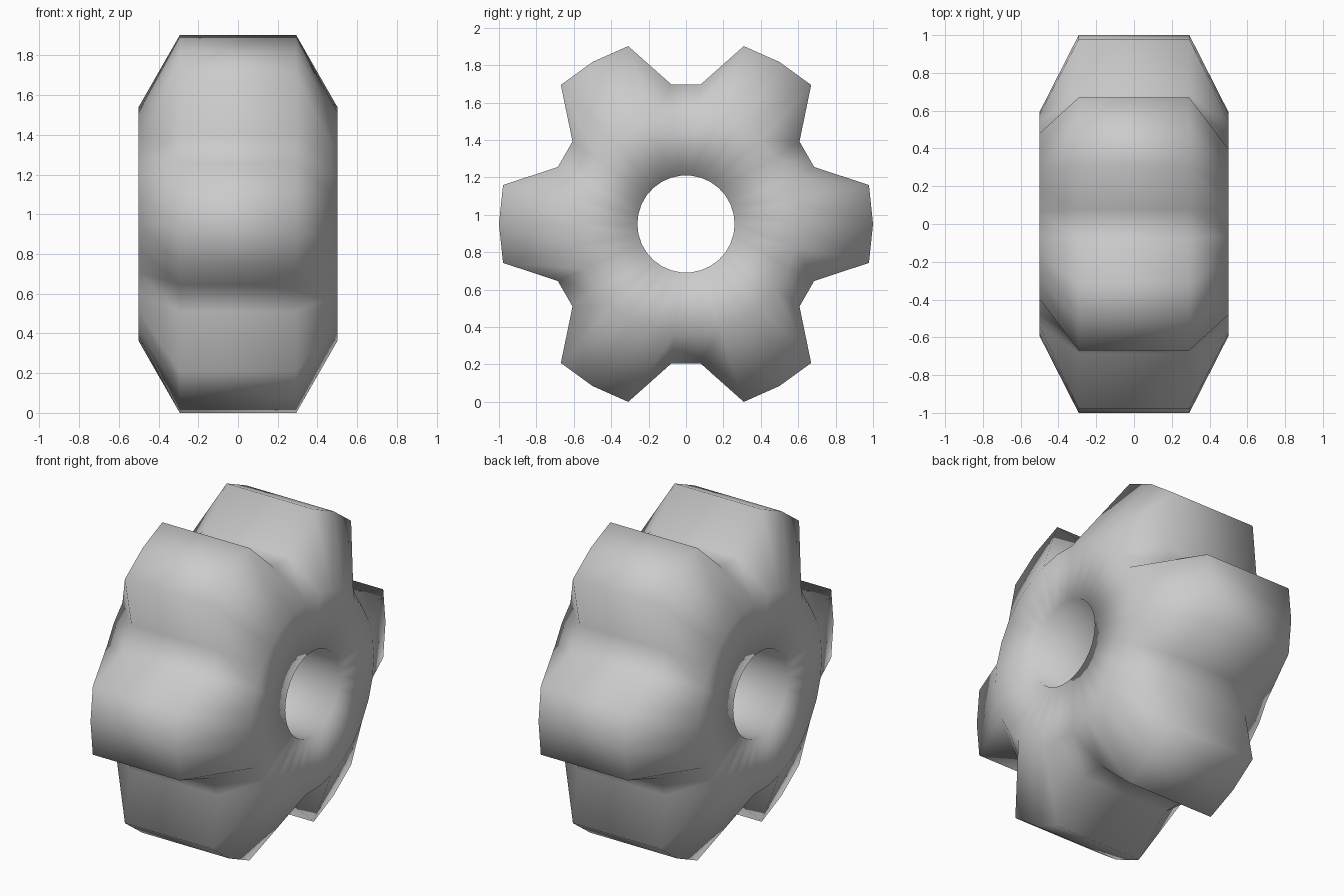
import bpy, bmesh
from math import sin, cos, radians

if "Cube" in bpy.data.objects:
    bpy.data.objects.remove(bpy.data.objects["Cube"])

CENTRE_Z = sin(radians(72))
N = 30                                   # five profile points per tooth
TOOTH = [1.0, 1.0, 0.75, 0.75, 1.0]      # tip, corner, root, root, corner

bm = bmesh.new()

def ring(x, radii):
    """Closed ring of vertices around the x axis."""
    verts = []
    for i in range(N):
        a = radians(12 * i)
        r = radii[i % len(radii)]
        verts.append(bm.verts.new((x, r * cos(a), CENTRE_Z + r * sin(a))))
    return verts

# Cross-section loop: bore, side face, bevelled teeth, other side face
rings = [ring(-0.5, [0.26]), ring(-0.5, [0.593]), ring(-0.293, TOOTH),
         ring(0.293, TOOTH), ring(0.5, [0.593]), ring(0.5, [0.26])]
for k, a in enumerate(rings):
    b = rings[(k + 1) % len(rings)]
    for i in range(N):
        j = (i + 1) % N
        bm.faces.new((a[i], a[j], b[j], b[i]))

# Smooth shaded gear wheel
bmesh.ops.recalc_face_normals(bm, faces=bm.faces)
for f in bm.faces:
    f.smooth = True
mesh = bpy.data.meshes.new("gear_wheel")
bm.to_mesh(mesh)
bm.free()
bpy.context.collection.objects.link(bpy.data.objects.new("gear_wheel", mesh))
